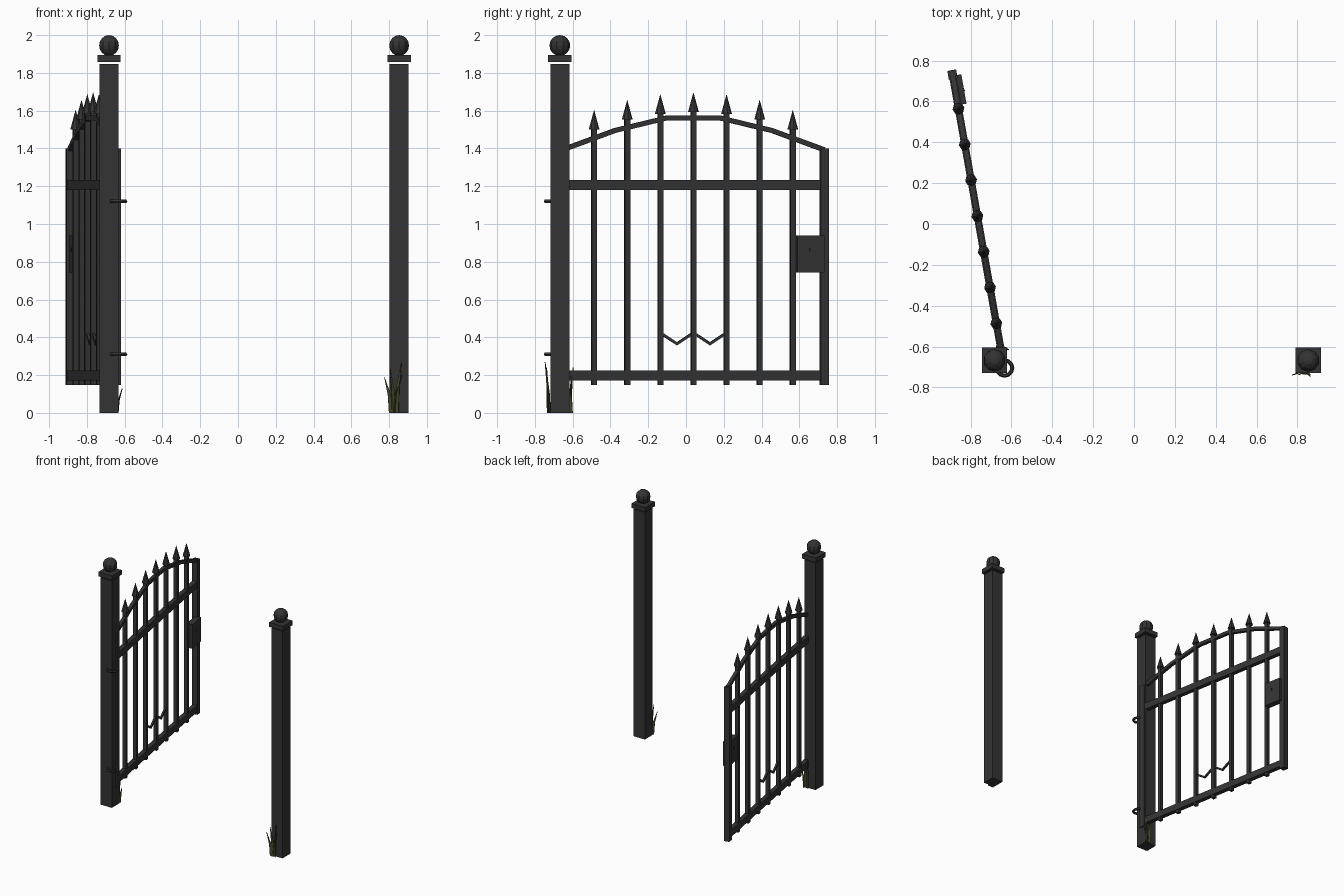
import bpy, bmesh, math
from mathutils import Matrix, Vector

cube = bpy.data.objects.get("Cube")
if cube:
    bpy.data.objects.remove(cube, do_unlink=True)


def material(name, rgb):
    m = bpy.data.materials.new(name)
    m.use_nodes = True
    m.diffuse_color = (*rgb, 1)
    m.node_tree.nodes["Principled BSDF"].inputs["Base Color"].default_value = (*rgb, 1)
    return m


iron = material("dark iron", (0.034, 0.034, 0.034))
black = material("keyhole black", (0.008, 0.008, 0.008))
green = material("olive grass", (0.06, 0.065, 0.025))


def finish(name, bm, mat, frame=Matrix()):
    bmesh.ops.recalc_face_normals(bm, faces=bm.faces)
    me = bpy.data.meshes.new(name)
    bm.to_mesh(me)
    bm.free()
    me.materials.append(mat)
    ob = bpy.data.objects.new(name, me)
    ob.matrix_world = frame
    bpy.context.collection.objects.link(ob)
    return ob


def box(name, centre, size, mat=iron, frame=Matrix()):
    bm = bmesh.new()
    bmesh.ops.create_cube(bm, size=1, matrix=Matrix.Translation(centre) @ Matrix.Diagonal((*size, 1)))
    return finish(name, bm, mat, frame)


def strip(name, points, width, frame):
    """Square bar that follows a path in the gate plane, with mitred corners."""
    bm = bmesh.new()
    pts = [Vector((0, y, z)) for y, z in points]
    rings = []
    for i, p in enumerate(pts):
        a = (p - pts[max(i - 1, 0)]).normalized()
        b = (pts[min(i + 1, len(pts) - 1)] - p).normalized()
        t = (a + b).normalized()
        side = Vector((0, -t.z, t.y)) * width / 2 / max(t.dot(a), t.dot(b))
        out = Vector((width / 2, 0, 0))
        rings.append([bm.verts.new(p + c) for c in (side + out, side - out, -side - out, -side + out)])
    for r, s in zip(rings, rings[1:]):
        for k in range(4):
            bm.faces.new((r[k], r[k - 1], s[k - 1], s[k]))
    bm.faces.new(rings[0])
    bm.faces.new(rings[-1])
    return finish(name, bm, iron, frame)


# Posts with caps and ball finials
POST_Y = -0.668
for side, x in (("right", -0.683), ("left", 0.853)):
    box(side + "_post", (x, POST_Y, 0.923), (0.1, 0.1, 1.846))
    box(side + "_post_cap", (x, POST_Y, 1.876), (0.124, 0.124, 0.037))
    bm = bmesh.new()
    bmesh.ops.create_uvsphere(bm, u_segments=10, v_segments=8, radius=0.055,
                              matrix=Matrix.Translation((x, POST_Y, 1.945)))
    finish(side + "_ball_finial", bm, iron)

# Open gate: local y runs along the gate, swung ten degrees
SWING = math.radians(10)
gate = Matrix.Translation((-0.76, 0, 0)) @ Matrix.Rotation(SWING, 4, "Z")
MID, HALF, STEP = 0.04, 0.703, 0.178

for name, s in (("hinge_stile", -1), ("latch_stile", 1)):
    box(name, (0, MID + s * HALF, 0.774), (0.044, 0.044, 1.252), frame=gate)
for name, z in (("lower_rail", 0.198), ("upper_rail", 1.206)):
    box(name, (0, MID, z), (0.036, 2 * HALF, 0.054), frame=gate)

# Arched top rail
half_arch = [(1.0, 1.393), (0.6, 1.495), (0.2, 1.562)]
arch = [(MID - f * HALF, z) for f, z in half_arch]
arch += [(MID + f * HALF, z) for f, z in reversed(half_arch)]
strip("arched_rail", arch, 0.026, gate)

# Pickets with pointed spear heads
for i in range(-3, 4):
    y = MID + i * STEP
    tip = (1.698, 1.688, 1.658, 1.605)[abs(i)]
    base = tip - 0.105
    box("picket", (0, y, (0.147 + base) / 2), (0.028, 0.028, base - 0.147), frame=gate)
    bm = bmesh.new()
    bmesh.ops.create_cone(bm, cap_ends=True, segments=8, radius1=0.029, radius2=0,
                          depth=0.105, matrix=Matrix.Translation((0, y, base + 0.0525)))
    finish("spear_head", bm, iron, gate)

# Zigzag wire between the middle pickets
zigzag = [(MID + k * STEP / 2, 0.366 if k % 2 else 0.424) for k in range(-2, 3)]
strip("zigzag_wire", zigzag, 0.014, gate)

# Lock box with a keyhole on each face
box("lock_box", (0.018, 0.664, 0.842), (0.05, 0.146, 0.195), frame=gate)
for x in (-0.008, 0.044):
    box("keyhole", (x, 0.657, 0.865), (0.004, 0.007, 0.02), black, gate)

# Hinge rings
for z in (0.31, 1.12):
    bpy.ops.mesh.primitive_torus_add(major_segments=12, minor_segments=6, major_radius=0.038,
                                     minor_radius=0.01, location=(-0.634, -0.705, z))
    ring = bpy.context.object
    ring.name = "hinge_ring"
    ring.data.materials.append(iron)


def blade(x, y, height, lean_x, lean_y, turn):
    """Tapered grass blade bending towards its lean."""
    bm = bmesh.new()
    across = Vector((math.cos(turn), math.sin(turn), 0)) * 0.011
    thick = Vector((-math.sin(turn), math.cos(turn), 0)) * 0.002
    rings = []
    for t in (0, 0.5, 1):
        c = Vector((x + lean_x * t * t, y + lean_y * t * t, height * t))
        w = across * (1 - 0.92 * t * t)
        rings.append([bm.verts.new(c + v) for v in (w + thick, thick - w, -w - thick, w - thick)])
    for r, s in zip(rings, rings[1:]):
        for k in range(4):
            bm.faces.new((r[k], r[k - 1], s[k - 1], s[k]))
    bm.faces.new(rings[0])
    bm.faces.new(rings[-1])
    finish("grass_blade", bm, green)


# Grass tufts at the post feet
for args in ((0.81, -0.728, 0.19, -0.035, -0.012, 0.2), (0.825, -0.73, 0.24, -0.02, -0.008, 0.5),
             (0.84, -0.728, 0.27, 0.025, -0.018, -0.4), (0.83, -0.726, 0.2, 0.035, -0.01, 0.9),
             (-0.65, -0.612, 0.21, 0.02, 0.005, 0.4), (-0.638, -0.61, 0.13, 0.025, -0.005, 1.2),
             (-0.665, -0.61, 0.24, -0.01, 0.012, -0.3)):
    blade(*args)
